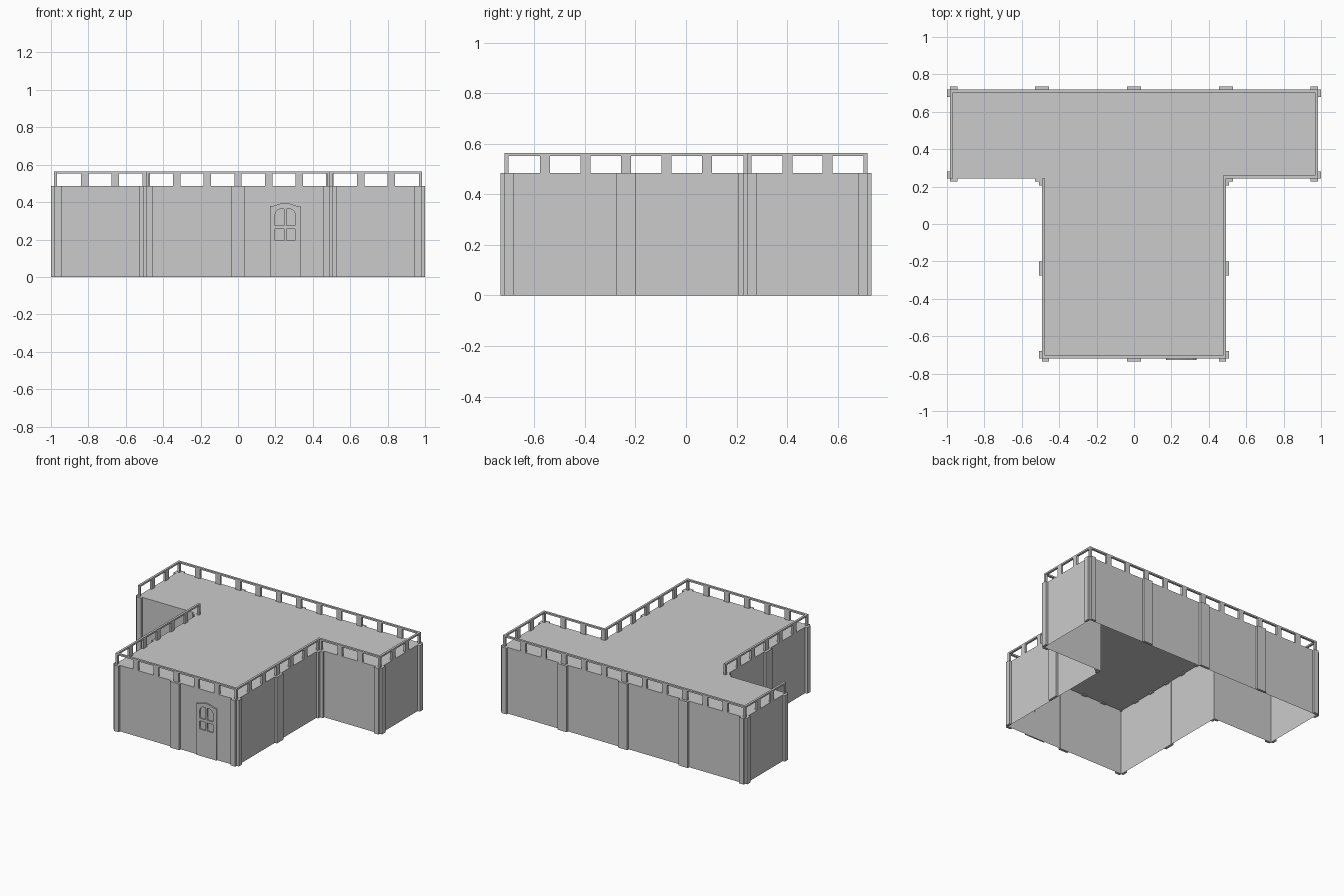
import bpy, bmesh, math
from mathutils import Vector

if "Cube" in bpy.data.objects:
    bpy.data.objects.remove(bpy.data.objects["Cube"])

# Plan outline, counter-clockwise, with railing bays and wide mid pilasters per edge
P = [(-.492, -.718), (.492, -.718), (.492, .243), (.983, .243),
     (.983, .718), (-.983, .718), (-.983, .243), (-.492, .243)]
BAYS = [6, 6, 3, 3, 12, 3, 0, 6]
MIDS = [1, 1, 0, 0, 3, 0, 0, 1]
H = .485          # wall height
TOP = .565        # railing top
T = .016          # railing thickness
D = .017          # pilaster projection


def finish(bm, name):
    me = bpy.data.meshes.new(name)
    bm.to_mesh(me)
    bm.free()
    ob = bpy.data.objects.new(name, me)
    bpy.context.collection.objects.link(ob)
    return ob


def edge_box(bm, p, d, s0, s1, o0, o1, z0, z1):
    """Box along an edge: s = distance along it, o = offset outward."""
    n = Vector((d.y, -d.x))
    vs = []
    for z in (z0, z1):
        for s, o in ((s0, o0), (s0, o1), (s1, o1), (s1, o0)):
            q = p + d * s + n * o
            vs.append(bm.verts.new((q.x, q.y, z)))
    fs = [bm.faces.new([vs[i] for i in f]) for f in
          ((0, 3, 2, 1), (4, 5, 6, 7), (0, 1, 5, 4), (1, 2, 6, 5), (2, 3, 7, 6), (3, 0, 4, 7))]
    bmesh.ops.recalc_face_normals(bm, faces=fs)


# Wall shell with flat roof, open underneath
bm = bmesh.new()
lo = [bm.verts.new((x, y, 0)) for x, y in P]
hi = [bm.verts.new((x, y, H)) for x, y in P]
for i in range(8):
    j = (i + 1) % 8
    bm.faces.new((lo[i], lo[j], hi[j], hi[i]))
bm.faces.new(hi)
finish(bm, "walls_and_roof")

# Pilasters and railing on every edge
pil, rail = bmesh.new(), bmesh.new()
for i in range(8):
    a, b = Vector(P[i]), Vector(P[(i + 1) % 8])
    L = (b - a).length
    d = (b - a) / L
    for s0, s1 in ((0, .038), (L - .038, L)):
        edge_box(pil, a, d, s0, s1, -.001, D, 0, H)
    for k in range(MIDS[i]):
        c = L * (k + 1) / (MIDS[i] + 1)
        edge_box(pil, a, d, c - .037, c + .037, -.001, D, 0, H)
    n = BAYS[i]
    if not n:
        continue
    ext = T if i == 1 else 0      # close the inner corner
    edge_box(rail, a, d, 0, L + ext, -T, 0, TOP - .012, TOP)
    for k in range(n + 1):
        c = L * k / n
        s0, s1 = max(0, c - .02), min(L, c + .02)
        if k == 0:
            s1 = T
        if k == n:
            s0, s1 = L - T, L + ext
        edge_box(rail, a, d, s0, s1, -T, 0, H - .008, TOP - .012)
finish(pil, "pilasters")
finish(rail, "roof_railing")

# Door slab: flat outline with window openings, extruded
cu = bpy.data.curves.new("front_door", 'CURVE')
cu.dimensions = '2D'
cu.fill_mode = 'BOTH'
cu.extrude = .005


def loop(pts):
    sp = cu.splines.new('POLY')
    sp.points.add(len(pts) - 1)
    for q, (x, z) in zip(sp.points, pts):
        q.co = (x, z, 0, 1)
    sp.use_cyclic_u = True


half = [(.081, 0), (.081, .378), (.055, .381), (.042, .386), (.022, .393)]
loop(half + [(0, .396)] + [(-x, z) for x, z in reversed(half)])
for s in (1, -1):
    arch = [(.054 - .034 * (1 - math.cos(t)), .33 + .034 * math.sin(t))
            for t in [math.pi / 2 * k / 5 for k in range(6)]]
    upper = [(.006, .276), (.054, .276)] + arch[1:] + [(.006, .364)]
    upper.insert(2, (.054, .33))
    loop([(s * x, z) for x, z in upper])
    loop([(s * x, z) for x, z in ((.006, .196), (.054, .196), (.054, .256), (.006, .256))])
door = bpy.data.objects.new("front_door", cu)
door.location = (.252, -.7225, 0)
door.rotation_euler = (math.pi / 2, 0, 0)
bpy.context.collection.objects.link(door)
